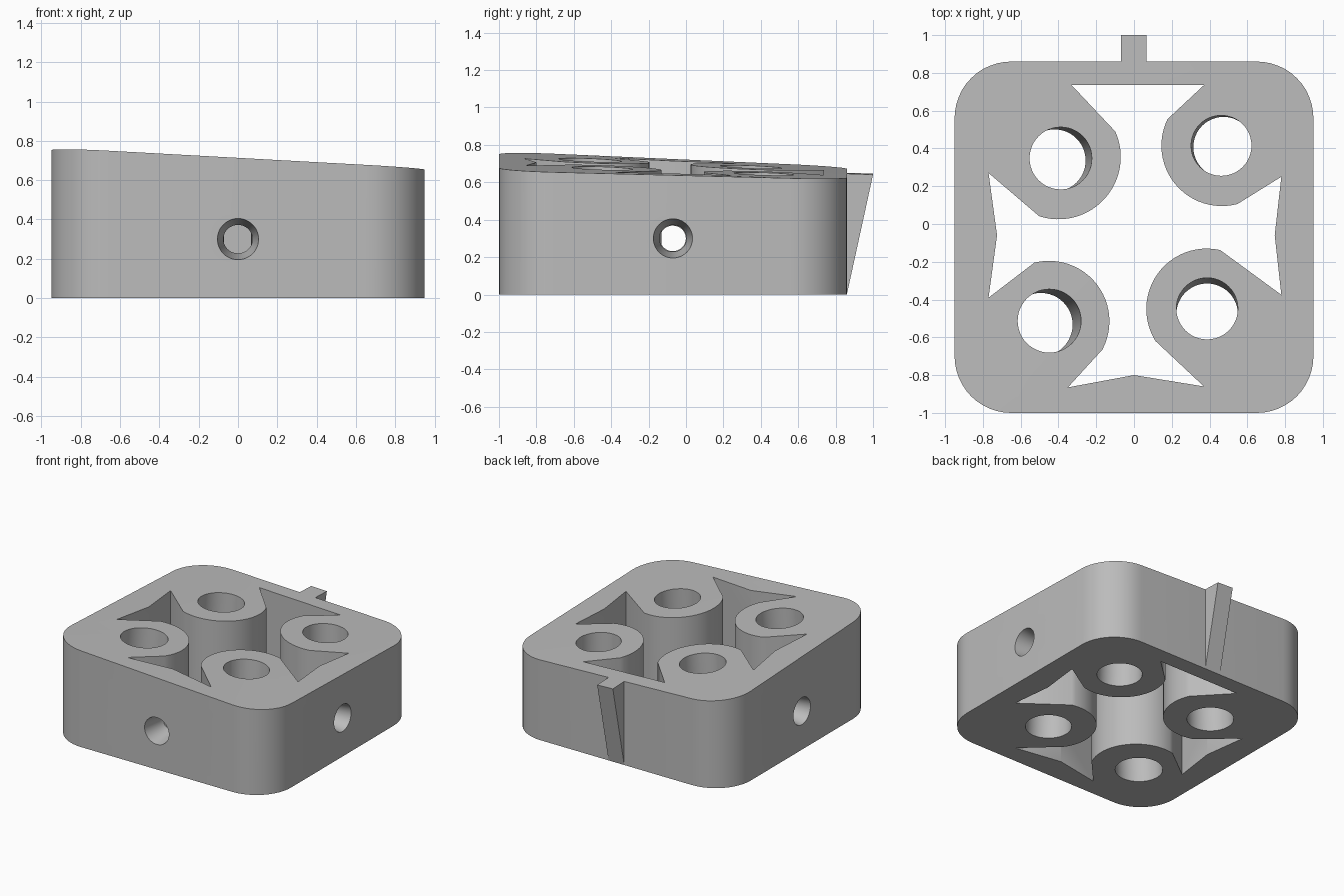
import bpy, bmesh, math
from mathutils import Vector

cube = bpy.data.objects.get("Cube")
if cube:
    bpy.data.objects.remove(cube, do_unlink=True)

H = 0.7          # height before the top is sloped
BACK = 0.86      # rear wall of the block

grey = bpy.data.materials.new("light_grey")
grey.use_nodes = True
colour = (0.5, 0.5, 0.5, 1)
grey.diffuse_color = colour
grey.node_tree.nodes["Principled BSDF"].inputs["Base Color"].default_value = colour


def top_height(x, y):
    return 0.681 - 0.045 * x - 0.035 * (y + 0.07) + 0.01 * x * y


def arc(cx, cy, r, start, end, steps):
    angles = [math.radians(start + (end - start) * i / steps) for i in range(steps + 1)]
    return [(cx + r * math.cos(a), cy + r * math.sin(a)) for a in angles]


def loft(name, lower, upper):
    """Closed solid between two matching rings of 3D points."""
    bm = bmesh.new()
    a = [bm.verts.new(p) for p in lower]
    b = [bm.verts.new(p) for p in upper]
    n = len(a)
    bm.faces.new(a)
    bm.faces.new(b)
    for i in range(n):
        j = (i + 1) % n
        bm.faces.new((a[i], a[j], b[j], b[i]))
    bmesh.ops.recalc_face_normals(bm, faces=bm.faces)
    mesh = bpy.data.meshes.new(name)
    bm.to_mesh(mesh)
    bm.free()
    mesh.materials.append(grey)
    ob = bpy.data.objects.new(name, mesh)
    bpy.context.collection.objects.link(ob)
    return ob


def prism(name, outline, z0, z1):
    return loft(name, [(x, y, z0) for x, y in outline], [(x, y, z1) for x, y in outline])


def ring(centre, axis, r, steps=48):
    """Circle of points around an axis."""
    turn = Vector(axis).to_track_quat('Z', 'Y')
    return [Vector(centre) + turn @ Vector((x, y, 0)) for x, y in arc(0, 0, r, 0, 360, steps)[:-1]]


# Block with rounded corners
outline = []
for cx, cy, start in ((0.65, BACK - 0.3, 0), (-0.65, BACK - 0.3, 90),
                      (-0.65, -0.7, 180), (0.65, -0.7, 270)):
    outline += arc(cx, cy, 0.3, start, start + 90, 12)
block = prism("block", outline, 0, H)

# Central cavity wrapping round four bosses
cavity = [(-0.33, 0.735)]
cavity += arc(-0.40, 0.355, 0.33, 24, -108, 24)
cavity += [(-0.77, 0.27), (-0.725, -0.06), (-0.77, -0.39)]
cavity += arc(-0.45, -0.515, 0.32, 104, -28, 24)
cavity += [(-0.35, -0.865), (0, -0.80), (0.37, -0.86)]
cavity += arc(0.385, -0.45, 0.32, 212, 77, 24)
cavity += [(0.78, -0.375), (0.745, -0.06), (0.78, 0.25)]
cavity += arc(0.465, 0.415, 0.32, 285, 154, 24)
cavity += [(0.37, 0.735)]
cutters = [prism("cavity_cutter", cavity, -0.2, 1)]

# Slightly leaning bores: top centre, radius, offset at the bottom
for x, y, r, dx, dy in ((-0.388, 0.348, 0.165, -0.033, -0.012),
                        (0.462, 0.415, 0.16, 0.012, -0.008),
                        (-0.448, -0.513, 0.168, -0.045, -0.02),
                        (0.387, -0.448, 0.163, 0, -0.03)):
    lean = Vector((dx, dy, -H))
    top = Vector((x, y, H))
    cutters.append(loft("bore_cutter", ring(top + 1.2 * lean, (0, 0, 1), r),
                        ring(top - 0.2 * lean, (0, 0, 1), r)))

# Tapered holes through the front and both side walls
for wall, inward in (((0, -1, 0.3), (0, 1, 0)),
                     ((0.95, -0.07, 0.3), (-1, 0, 0)),
                     ((-0.95, -0.07, 0.3), (1, 0, 0))):
    p, d = Vector(wall), Vector(inward)
    cutters.append(loft("side_hole_cutter", ring(p - 0.02 * d, d, 0.108),
                        ring(p + 0.26 * d, d, 0.062)))

# Apply the cuts
bpy.context.view_layer.objects.active = block
for cutter in cutters:
    cutter.hide_render = True
    mod = block.modifiers.new("cut", 'BOOLEAN')
    mod.operation = 'DIFFERENCE'
    mod.solver = 'EXACT'
    mod.object = cutter
    bpy.ops.object.modifier_apply(modifier=mod.name)
for cutter in cutters:
    bpy.data.objects.remove(cutter, do_unlink=True)

# Slope the top
bm = bmesh.new()
bm.from_mesh(block.data)
bmesh.ops.triangulate(bm, faces=[f for f in bm.faces if len(f.verts) > 4])
for v in bm.verts:
    if v.co.z > H - 0.001:
        v.co.z = top_height(v.co.x, v.co.y)
bm.to_mesh(block.data)
bm.free()

# Wedge-shaped tab on the rear wall
sides = []
for x in (-0.07, 0.065):
    z = top_height(x, BACK)
    sides.append([(x, BACK, 0), (x, 1, z - 0.005), (x, BACK, z)])
loft("rear_tab", *sides)

# Smooth shading with crisp edges
bpy.ops.object.select_all(action='DESELECT')
block.select_set(True)
bpy.context.view_layer.objects.active = block
bpy.ops.object.shade_smooth_by_angle(angle=math.radians(30))
